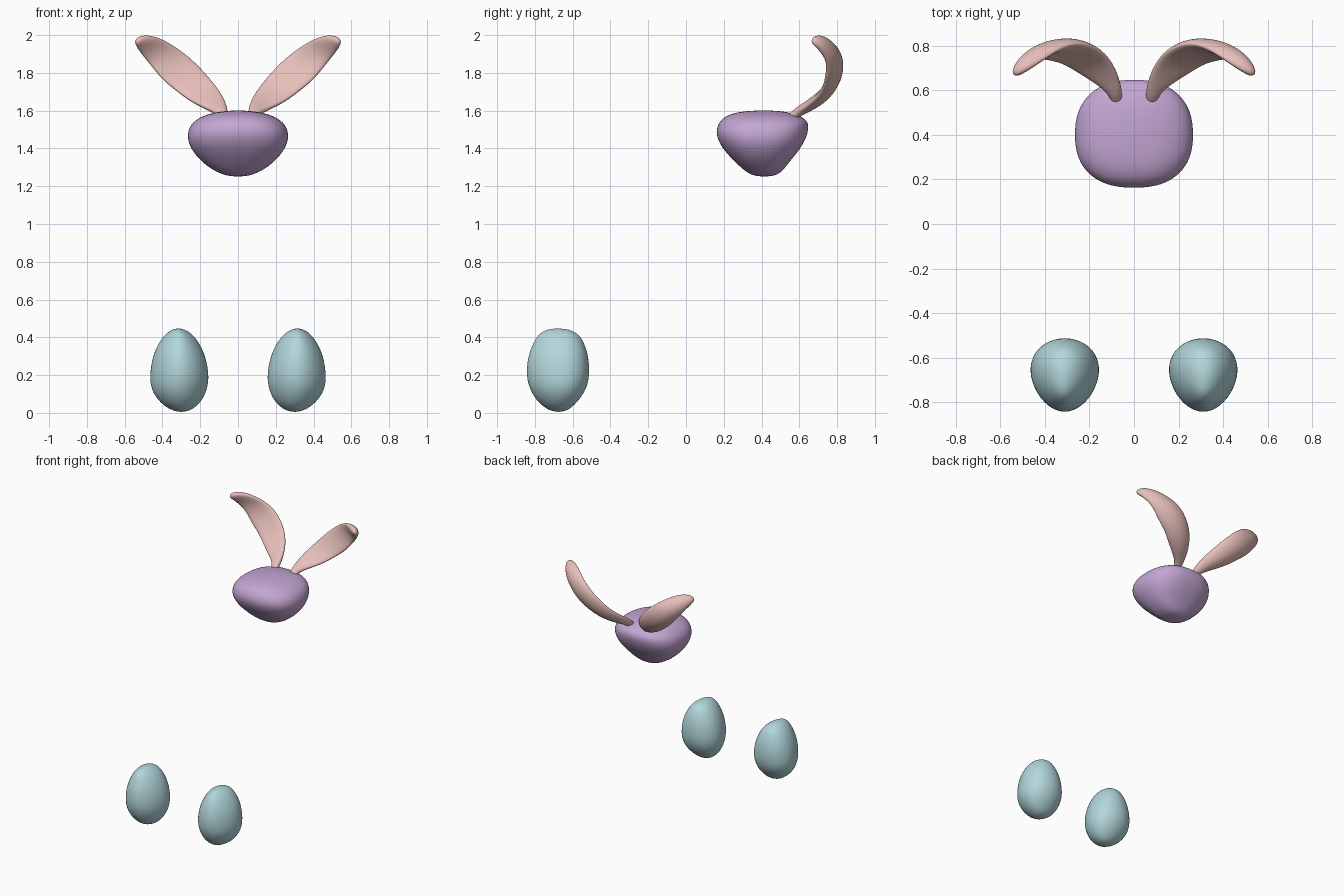
import bpy, bmesh
from math import cos, sin, pi
from mathutils import Vector

if "Cube" in bpy.data.objects:
    bpy.data.objects.remove(bpy.data.objects["Cube"])

SEG = 28


def material(name, rgb):
    m = bpy.data.materials.new(name)
    m.diffuse_color = (*rgb, 1)
    m.use_nodes = True
    m.node_tree.nodes["Principled BSDF"].inputs["Base Color"].default_value = m.diffuse_color
    return m


def loft(name, rings, start, end, mat, side=1):
    """Skin a stack of rings closed by a point at each end, then smooth it."""
    bm = bmesh.new()
    vert = lambda p: bm.verts.new((p[0] * side, p[1], p[2]))
    loops = [[vert(p) for p in r] for r in rings]
    a, b = vert(start), vert(end)
    for i in range(SEG):
        j = (i + 1) % SEG
        bm.faces.new((a, loops[0][j], loops[0][i]))
        bm.faces.new((b, loops[-1][i], loops[-1][j]))
        for lo, hi in zip(loops, loops[1:]):
            bm.faces.new((lo[i], lo[j], hi[j], hi[i]))
    bmesh.ops.recalc_face_normals(bm, faces=bm.faces)
    for f in bm.faces:
        f.smooth = True
    me = bpy.data.meshes.new(name)
    bm.to_mesh(me)
    bm.free()
    me.materials.append(mat)
    ob = bpy.data.objects.new(name, me)
    bpy.context.collection.objects.link(ob)
    sub = ob.modifiers.new("smooth", "SUBSURF")
    sub.levels = sub.render_levels = 2
    return ob


def flat_ring(z, x0, x1, y0, y1, power=2.0, taper=0.0):
    """Horizontal superellipse; taper narrows its front."""
    pts = []
    for i in range(SEG):
        t = 2 * pi * i / SEG
        c, s = [abs(v) ** (2 / power) * (1 if v >= 0 else -1) for v in (cos(t), sin(t))]
        x = (x0 + x1) / 2 + c * (x1 - x0) / 2 * (1 + taper * s)
        pts.append((x, (y0 + y1) / 2 + s * (y1 - y0) / 2, z))
    return pts


purple = material("purple", (0.55, 0.38, 0.65))
teal = material("teal", (0.45, 0.68, 0.71))
pink = material("pink", (0.80, 0.52, 0.49))

# Head: z, half width, front y, back y
head = [(1.257, .07, .35, .48), (1.285, .135, .305, .515), (1.335, .20, .252, .553),
        (1.39, .245, .20, .60), (1.44, .267, .17, .63), (1.485, .268, .157, .647),
        (1.53, .25, .168, .652), (1.565, .205, .198, .625), (1.588, .14, .25, .56),
        (1.598, .07, .32, .50)]
loft("head", [flat_ring(z, -w, w, a, b, 2.4) for z, w, a, b in head],
     (0, .415, 1.25), (0, .41, 1.602), purple)

# Feet: z, inner x, outer x, front y, back y
foot = [(.013, .25, .35, -.725, -.625), (.05, .20, .41, -.78, -.58), (.12, .163, .46, -.828, -.527),
        (.20, .153, .467, -.848, -.508), (.30, .172, .452, -.838, -.515), (.37, .205, .42, -.81, -.538),
        (.415, .24, .387, -.782, -.565), (.44, .277, .352, -.745, -.61)]
foot_rings = [flat_ring(z, x0, x1, a, b, 2.0, .15) for z, x0, x1, a, b in foot]

# Ears: upper edge point, lower edge point, half thickness, backward cupping
ear = [((.055, .54, 1.55), (.10, .54, 1.54), .02, 0),
       ((.052, .585, 1.595), (.11, .58, 1.58), .025, 0),
       ((.068, .67, 1.655), (.155, .625, 1.602), .028, .01),
       ((.12, .77, 1.73), (.25, .685, 1.643), .032, .02),
       ((.21, .82, 1.835), (.325, .735, 1.70), .034, .02),
       ((.29, .82, 1.905), (.40, .75, 1.76), .034, .02),
       ((.36, .785, 1.955), (.447, .76, 1.82), .032, .02),
       ((.42, .74, 1.988), (.487, .755, 1.87), .03, .015),
       ((.475, .70, 2.0), (.53, .715, 1.925), .028, .005),
       ((.52, .675, 1.992), (.543, .675, 1.953), .018, 0)]
mids = [(Vector(a) + Vector(b)) / 2 for a, b, _, _ in ear]
ear_rings = []
for k, (a, b, th, cup) in enumerate(ear):
    width = (Vector(a) - Vector(b)) / 2
    along = mids[min(k + 1, len(ear) - 1)] - mids[max(k - 1, 0)]
    n = width.cross(along).normalized()
    if n.y < 0:
        n = -n
    ring = []
    for i in range(SEG):
        t = 2 * pi * i / SEG
        ring.append(mids[k] + width * cos(t) + n * (th * sin(t) + cup * (sin(t) ** 2 - .4)))
    ear_rings.append(ring)

for side, tag in ((1, "right"), (-1, "left")):
    loft("foot_" + tag, foot_rings, (.30, -.675, .004), (.315, -.68, .449), teal, side)
    loft("ear_" + tag, ear_rings, (.077, .525, 1.535), (.538, .668, 1.973), pink, side)
